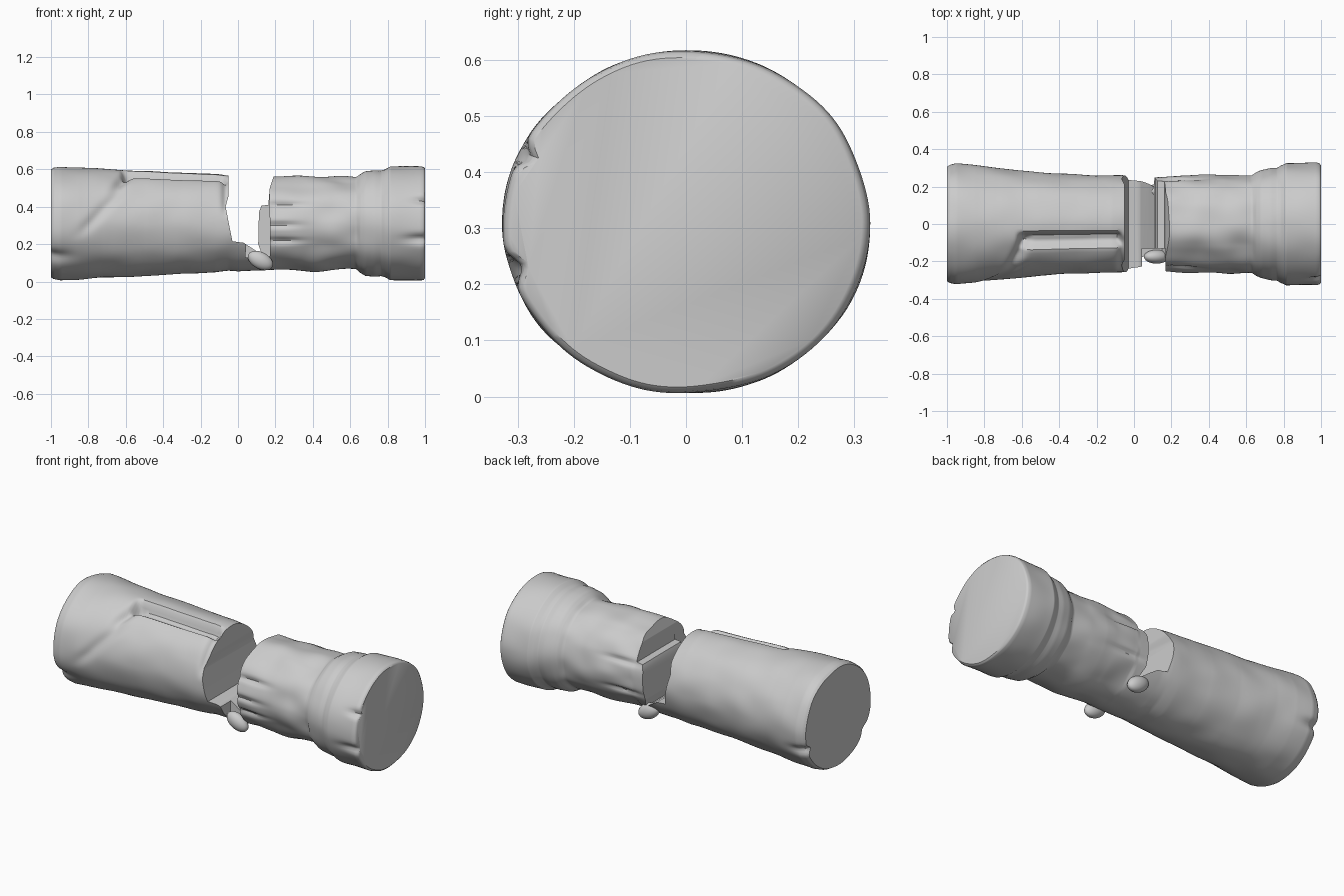
import bpy, bmesh, math
from mathutils import Vector, noise

if "Cube" in bpy.data.objects:
    bpy.data.objects.remove(bpy.data.objects["Cube"])

CZ = 0.31


def lerp_profile(x, prof):
    for p, q in zip(prof, prof[1:]):
        if x <= q[0]:
            t = (x - p[0]) / (q[0] - p[0])
            return [p[i] + (q[i] - p[i]) * t for i in (1, 2)]
    return prof[-1][1:]


def step(v, a, b):
    t = min(1, max(0, (v - a) / (b - a)))
    return t * t * (3 - 2 * t)


def band(v, a, b, s1, s2):
    return step(v, a - s1, a + s1) * (1 - step(v, b - s2, b + s2))


def blob(x, a, x0, a0, sx, sa):
    return math.exp(-((x - x0) / sx) ** 2 - ((a - a0) / sa) ** 2)


# Stations along the log: x, vertical radius, sideways radius
PROFILE = [(-1, .288, .305), (-.985, .297, .315), (-.95, .303, .323), (-.85, .299, .315),
           (-.73, .291, .298), (-.5, .28, .275), (-.3, .269, .264), (-.12, .263, .258),
           (-.05, .253, .257), (.0, .256, .252), (.2, .25, .253), (.4, .25, .262),
           (.63, .248, .262), (.655, .266, .278), (.68, .281, .288), (.73, .286, .298),
           (.765, .283, .3), (.785, .288, .312), (.815, .304, .326), (.98, .305, .327),
           (.993, .302, .322), (1, .294, .313)]


def dent(x, a):
    # a: angle from the top towards the front, -pi..pi
    d = .05 * band(x, -.61, -.075, .025, .02) * band(a, .2, .47, .07, .07)
    xl = -.6 - .12 * (a - .45)
    d += .03 * math.exp(-((x - xl) / .03) ** 2) * band(a, .3, .85, .1, .25)
    d += .02 * math.exp(-((x + .065) / .02) ** 2) * band(a, .3, 1.3, .1, .2)
    # diagonal scar and chipped rim
    xs = -.62 - .25 * (a - .9)
    d += .014 * math.exp(-((x - xs) / .04) ** 2) * band(a, .9, 1.7, .2, .2)
    d += .025 * blob(x, a, 1, 1.15, .06, .06) + .025 * blob(x, a, .99, 1.85, .09, .08)
    d += .03 * blob(x, a, -1, -1.9, .08, .08) + .02 * blob(x, a, -1, 2.2, .1, .12)
    # bark creases on the thin right length
    for a0, x0 in ((1.15, .25), (1.6, .22), (1.95, .24), (-1.2, .25), (-1.9, .24)):
        d += .016 * blob(x, a, x0, a0, .1, .06)
    return d


def make_log():
    n, xs = 144, [-1 + i / 100 for i in range(201)]
    xs = sorted(set(xs + [p[0] for p in PROFILE]))
    bm = bmesh.new()
    rings = []
    for x in xs:
        rz, ry = lerp_profile(x, PROFILE)
        ring = []
        rough = .014 if .17 < x < .64 else .006
        for j in range(n):
            a = -math.pi + 2 * math.pi * j / n
            s, c = math.sin(a), math.cos(a)
            r = rough * noise.noise(Vector((x * 6, s * 2.2, c * 2.2))) - dent(x, a)
            ring.append(bm.verts.new((x, -(ry + r) * s, max(.001, CZ + (rz + r) * c))))
        rings.append(ring)
    for p, q in zip(rings, rings[1:]):
        for j in range(n):
            k = (j + 1) % n
            bm.faces.new((p[j], p[k], q[k], q[j]))
    bm.faces.new(rings[0])
    bm.faces.new(rings[-1][::-1])
    return finish(bm, "broken_log")


def finish(bm, name):
    bmesh.ops.recalc_face_normals(bm, faces=bm.faces)
    me = bpy.data.meshes.new(name)
    bm.to_mesh(me)
    bm.free()
    ob = bpy.data.objects.new(name, me)
    bpy.context.collection.objects.link(ob)
    return ob


def make_cutter(name, pts, y0, y1):
    bm = bmesh.new()
    f = bm.faces.new([bm.verts.new((x, y0, z)) for x, z in pts])
    g = bmesh.ops.extrude_face_region(bm, geom=[f])
    bmesh.ops.translate(bm, vec=(0, y1 - y0, 0),
                        verts=[v for v in g['geom'] if isinstance(v, bmesh.types.BMVert)])
    ob = finish(bm, name)
    ob.hide_render = True
    return ob


def activate(ob):
    bpy.ops.object.select_all(action='DESELECT')
    ob.select_set(True)
    bpy.context.view_layer.objects.active = ob


log = make_log()

# Gap between the two halves, leaving the thin bridge at the bottom
cutters = [
    make_cutter("gap_cutter", [(-.05, .8), (-.05, .46), (-.066, .40), (-.045, .29), (-.03, .215),
                               (.03, .207), (.08, .175), (.13, .14), (.108, .2), (.112, .37),
                               (.125, .405), (.162, .41), (.17, .5), (.19, .56), (.19, .8)], -.5, .5),
    make_cutter("front_rim_cutter", [(.04, .13), (.15, .11), (.172, .14), (.168, .5),
                                     (.06, .5)], -.5, -.13),
]
activate(log)
for c in cutters:
    m = log.modifiers.new(c.name, 'BOOLEAN')
    m.operation, m.solver, m.object = 'DIFFERENCE', 'EXACT', c
    bpy.ops.object.modifier_apply(modifier=m.name)
for c in cutters:
    bpy.data.objects.remove(c)
bpy.ops.object.shade_smooth_by_angle(angle=math.radians(40))

# Splinter knobs hanging from both sides of the bridge
for side, name in ((-1, "front_splinter"), (1, "back_splinter")):
    bpy.ops.mesh.primitive_uv_sphere_add(segments=24, ring_count=14, radius=1,
                                         location=(.12, side * .175, .112),
                                         rotation=(0, math.radians(28), 0))
    k = bpy.context.object
    k.name = name
    k.scale = (.072, .037, .045)
    bpy.ops.object.shade_smooth_by_angle(angle=math.radians(60))
